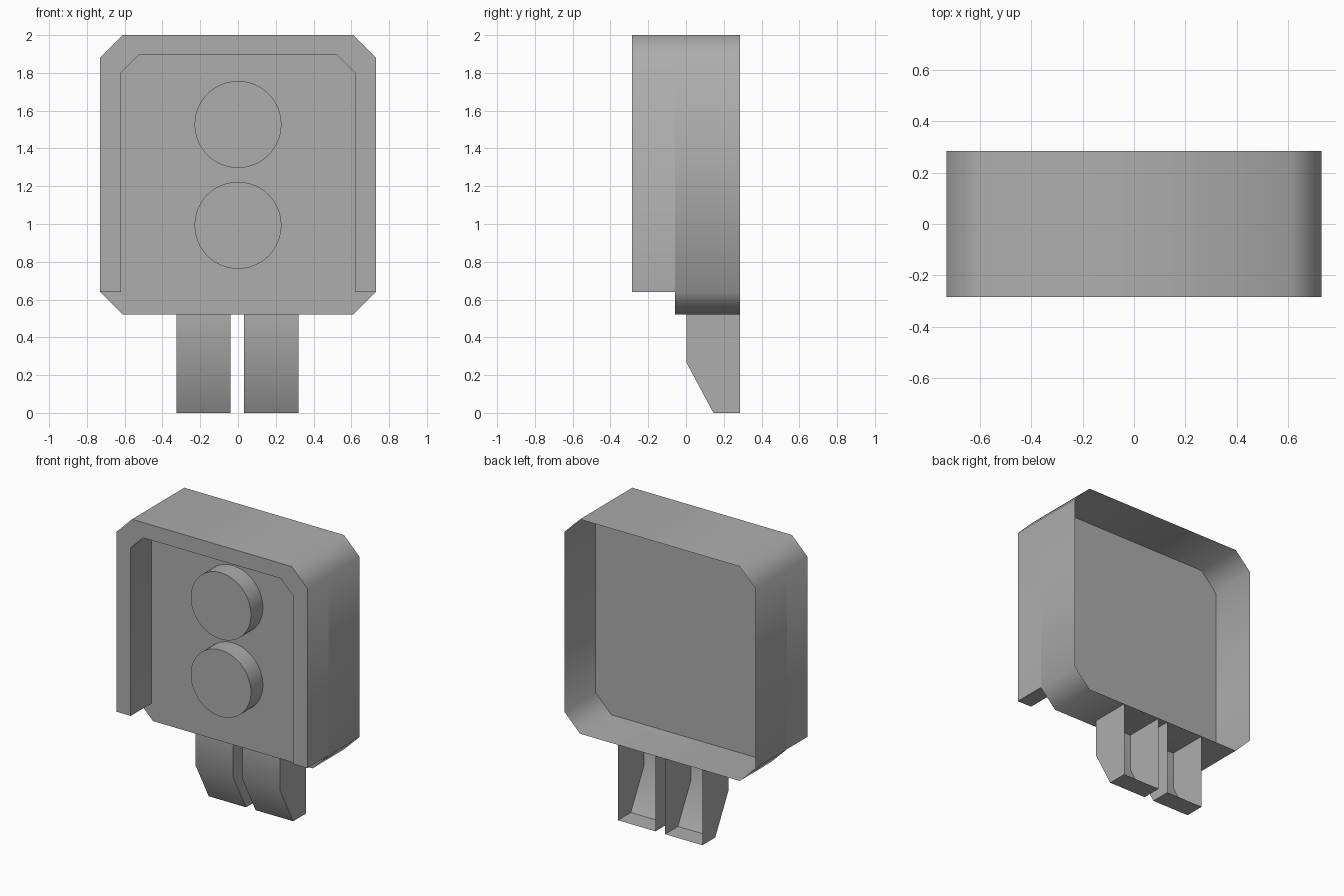
import bpy, bmesh, math
from mathutils import Matrix

default = bpy.data.objects.get("Cube")
if default:
    bpy.data.objects.remove(default, do_unlink=True)

FRONT, PANEL, BACK = -0.285, -0.057, 0.285
TOP, BASE, HALF, CUT = 2.0, 0.52, 0.73, 0.12

grey = bpy.data.materials.new("light grey")
grey.use_nodes = True
colour = (0.42, 0.42, 0.42, 1)
grey.diffuse_color = colour
grey.node_tree.nodes["Principled BSDF"].inputs["Base Color"].default_value = colour


def finish(name, bm, flip=False):
    """Turn a bmesh into a grey object, smooth up to 50 degrees."""
    bmesh.ops.recalc_face_normals(bm, faces=bm.faces)
    if flip:
        bmesh.ops.reverse_faces(bm, faces=bm.faces)
    mesh = bpy.data.meshes.new(name)
    bm.to_mesh(mesh)
    bm.free()
    mesh.materials.append(grey)
    for poly in mesh.polygons:
        poly.use_smooth = True
    mesh.set_sharp_from_angle(angle=math.radians(50))
    obj = bpy.data.objects.new(name, mesh)
    bpy.context.collection.objects.link(obj)
    return obj


def prism(points, y0, y1, open_back=False):
    """Extrude an (x, z) outline from y0 to y1."""
    bm = bmesh.new()
    cap = bm.faces.new([bm.verts.new((x, y0, z)) for x, z in points])
    result = bmesh.ops.extrude_face_region(bm, geom=[cap], use_keep_orig=True)
    moved = [g for g in result["geom"] if isinstance(g, bmesh.types.BMVert)]
    for v in moved:
        v.co.y = y1
    if open_back:
        far = [f for f in bm.faces if all(v.co.y == moved[0].co.y for v in f.verts)]
        bmesh.ops.delete(bm, geom=far, context="FACES_ONLY")
    return bm


def mirrored(half):
    """Complete a right-hand outline across x = 0."""
    return half + [(-x, z) for x, z in reversed(half)]


# Tray with chamfered corners, open at the back
tray = mirrored([(HALF - CUT, BASE), (HALF, BASE + CUT), (HALF, TOP - CUT), (HALF - CUT, TOP)])
finish("body_tray", prism(tray, PANEL, BACK, open_back=True))

# Raised arch-shaped rim on the front
outer = [(HALF, BASE + CUT), (HALF, TOP - CUT), (HALF - CUT, TOP)]
inner = [(0.62, BASE + CUT), (0.62, 1.80), (0.525, 1.895)]
arch = mirrored(outer) + list(reversed(mirrored(inner)))
finish("front_rim", prism(arch, FRONT, PANEL, open_back=True))

# Two round studs
for name, z in (("upper_stud", 1.527), ("lower_stud", 0.993)):
    bm = bmesh.new()
    depth = 0.13
    place = Matrix.Translation((0, PANEL - depth / 2, z)) @ Matrix.Rotation(math.pi / 2, 4, "X")
    bmesh.ops.create_cone(bm, cap_ends=True, segments=48, radius1=0.23, radius2=0.23,
                          depth=depth, matrix=place)
    finish(name, bm)

# Hollow prongs with sloped toes, open at the back and closed by the tray above
for name, x0, x1 in (("right_prong", -0.325, -0.04), ("left_prong", 0.033, 0.32)):
    bm = bmesh.new()
    side = [(BACK, BASE), (0.003, BASE), (0.003, 0.265), (0.145, 0), (BACK, 0)]
    a, b = [[bm.verts.new((x, y, z)) for y, z in side] for x in (x0, x1)]
    bm.faces.new(a)
    bm.faces.new(b)
    for i in range(len(side) - 1):
        bm.faces.new((a[i], a[i + 1], b[i + 1], b[i]))
    finish(name, bm)
